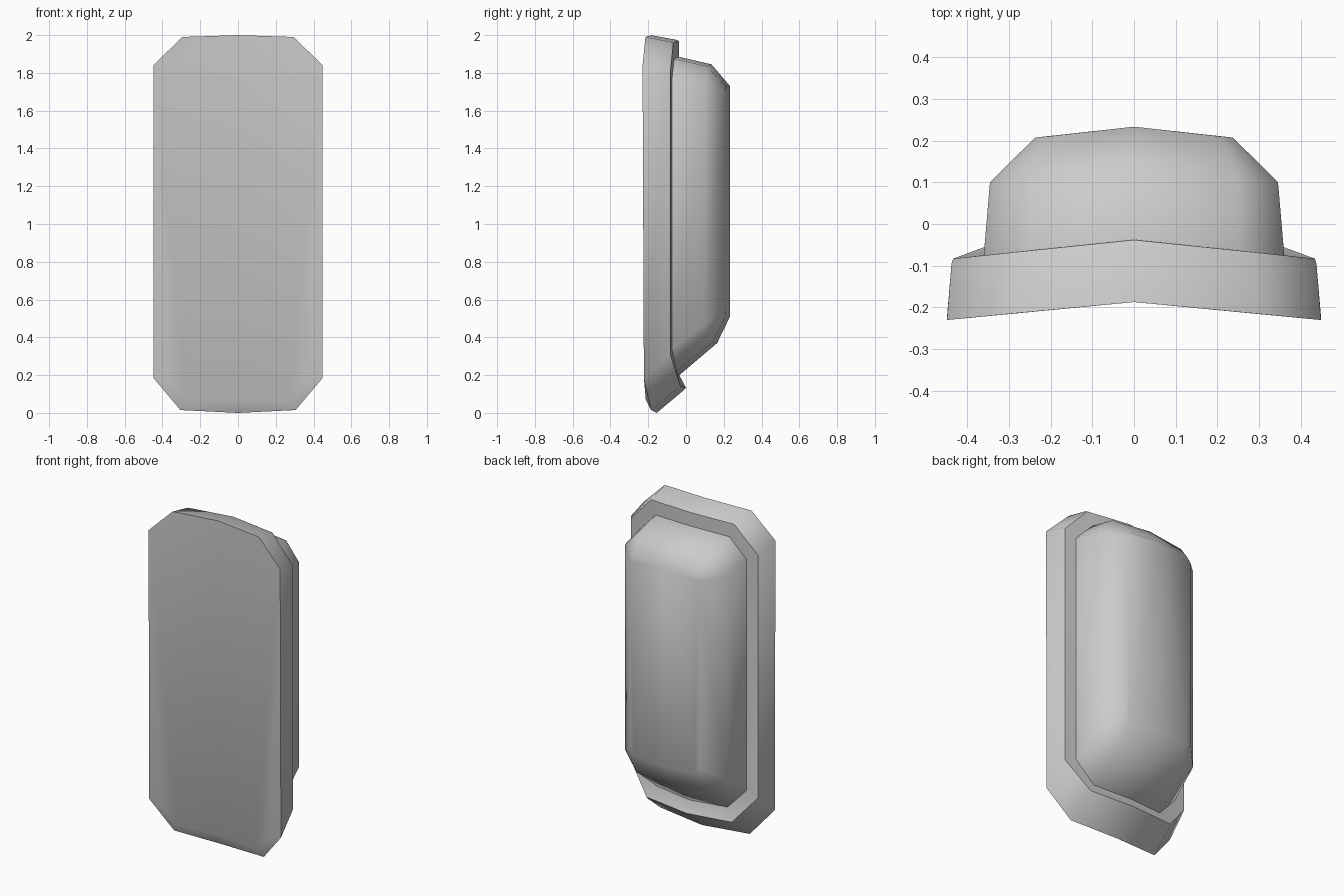
import bpy, bmesh, math


def loft(name, rings):
    """Loft half outlines (bottom centre -> side -> top centre), mirrored in x, and cap both ends."""
    bm = bmesh.new()
    for sx in (1, -1):
        vs = [[bm.verts.new((sx * x, y, z)) for x, y, z in r] for r in rings]
        for a, b in zip(vs, vs[1:]):
            for i in range(len(a) - 1):
                bm.faces.new((a[i], a[i + 1], b[i + 1], b[i]))
        bm.faces.new(vs[0])
        bm.faces.new(vs[-1])
    bmesh.ops.remove_doubles(bm, verts=bm.verts[:], dist=0.0005)
    bmesh.ops.recalc_face_normals(bm, faces=bm.faces[:])
    me = bpy.data.meshes.new(name)
    bm.to_mesh(me)
    bm.free()
    ob = bpy.data.objects.new(name, me)
    bpy.context.collection.objects.link(ob)
    bpy.ops.object.select_all(action='DESELECT')
    ob.select_set(True)
    bpy.context.view_layer.objects.active = ob
    bpy.ops.object.shade_smooth_by_angle(angle=math.radians(50))
    return ob


# Where the pod meets the plate
foot = [(0, -0.035, 0.20), (0.24, -0.062, 0.21), (0.36, -0.075, 0.34),
        (0.36, -0.075, 1.76), (0.25, -0.063, 1.875), (0, -0.037, 1.885)]

# Front plate: shallow chevron with chamfered corners and a kicked-back lower lip
loft("front_plate", [
    [(0, -0.187, 0.07), (0.27, -0.213, 0.07), (0.38, -0.222, 0.19),
     (0.448, -0.23, 1.84), (0.295, -0.215, 1.99), (0, -0.187, 2.0)],
    [(0, -0.155, 0.0), (0.305, -0.185, 0.015), (0.448, -0.223, 0.185),
     (0.448, -0.23, 1.84), (0.295, -0.215, 1.99), (0, -0.187, 2.0)],
    [(0, -0.012, 0.12), (0.295, -0.042, 0.13), (0.437, -0.095, 0.30),
     (0.437, -0.095, 1.81), (0.285, -0.08, 1.965), (0, -0.05, 1.975)],
    [(0, 0.0, 0.132), (0.29, -0.03, 0.142), (0.433, -0.083, 0.31),
     (0.433, -0.083, 1.80), (0.282, -0.067, 1.958), (0, -0.038, 1.968)],
    foot,
])

# Rear pod: tapered box with bevelled shoulders and a sloping underside
loft("rear_pod", [
    [(x, y - 0.02, z) for x, y, z in foot],
    foot,
    [(0, 0.165, 0.37), (0.24, 0.14, 0.375), (0.345, 0.10, 0.47),
     (0.345, 0.10, 1.73), (0.25, 0.11, 1.835), (0, 0.135, 1.845)],
    [(0, 0.233, 0.51), (0.205, 0.21, 0.51), (0.237, 0.207, 0.55),
     (0.237, 0.207, 1.70), (0.205, 0.21, 1.73), (0, 0.233, 1.73)],
])
